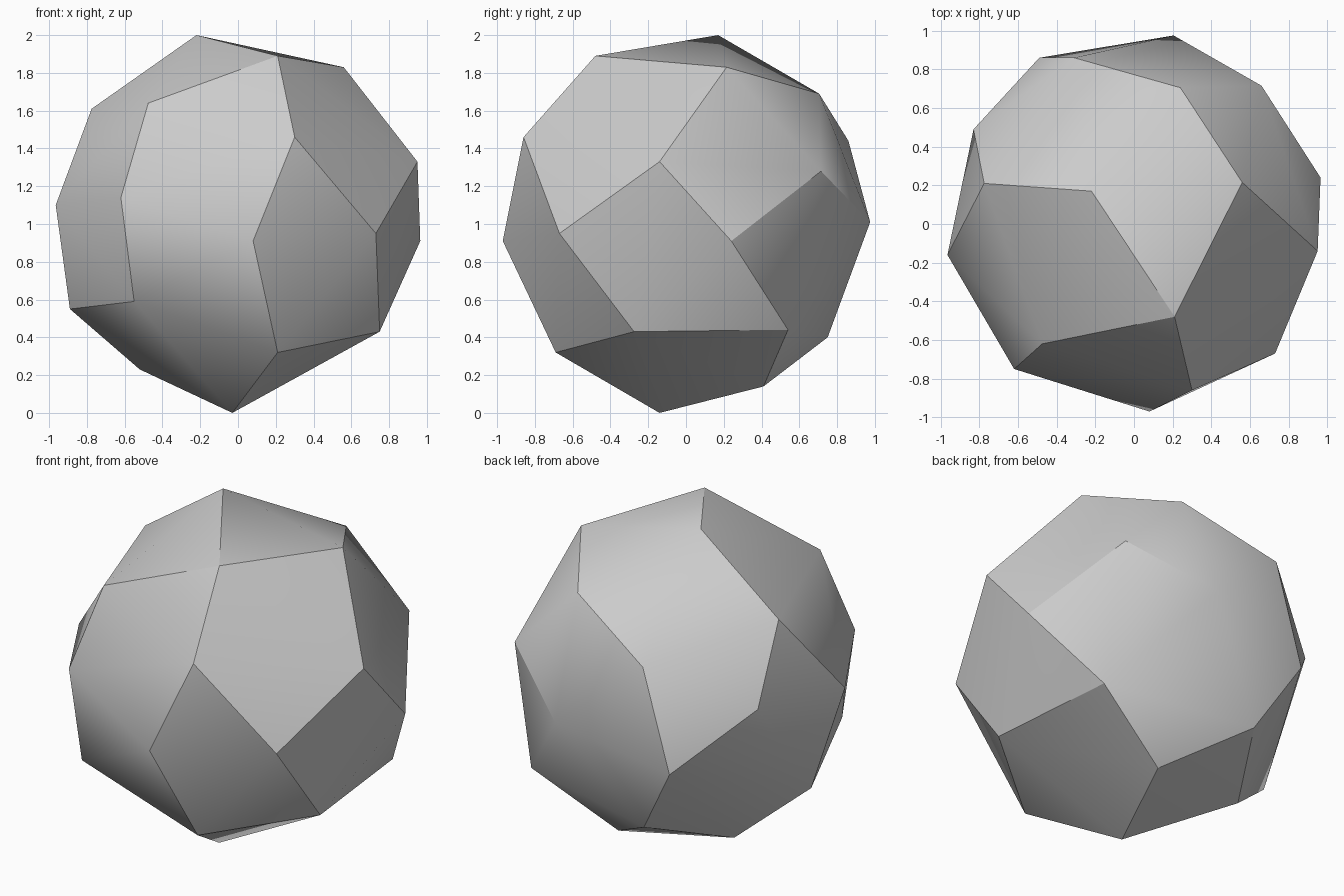
import bpy
import bmesh
import math

# Remove the default cube only
default_cube = bpy.data.objects.get("Cube")
if default_cube:
    bpy.data.objects.remove(default_cube, do_unlink=True)


def make_material(name, colour):
    """One flat colour for viewport and render."""
    material = bpy.data.materials.new(name)
    material.use_nodes = True
    material.diffuse_color = colour
    shader = next(n for n in material.node_tree.nodes if n.type == "BSDF_PRINCIPLED")
    shader.inputs["Base Color"].default_value = colour
    shader.inputs["Roughness"].default_value = 0.8
    return material


def hull_object(name, corners, material, smooth_angle):
    """Wrap a set of corner points in a convex faceted skin."""
    bm = bmesh.new()
    for corner in corners:
        bm.verts.new(corner)
    bmesh.ops.convex_hull(bm, input=bm.verts[:])
    bmesh.ops.recalc_face_normals(bm, faces=bm.faces[:])
    mesh = bpy.data.meshes.new(name)
    bm.to_mesh(mesh)
    bm.free()
    mesh.materials.append(material)
    obj = bpy.data.objects.new(name, mesh)
    bpy.context.collection.objects.link(obj)
    bpy.ops.object.select_all(action="DESELECT")
    obj.select_set(True)
    bpy.context.view_layer.objects.active = obj
    bpy.ops.object.shade_smooth_by_angle(angle=math.radians(smooth_angle))
    return obj


# Corners of the boulder, in bands from the crown down to the foot
crown = [(-.22, .17, 2), (.56, .215, 1.83), (.21, -.48, 1.89)]
shoulder = [(-.775, .21, 1.61), (-.475, -.62, 1.64), (.24, .705, 1.69),
            (.3, -.86, 1.46), (-.31, .86, 1.44)]
upper_waist = [(.66, .715, 1.28), (.95, -.14, 1.33), (-.62, -.75, 1.14),
               (-.965, -.16, 1.1), (-.83, .49, 1.18)]
lower_waist = [(.965, .24, .91), (.73, -.67, .95), (.08, -.97, .91),
               (.205, .975, 1.01), (-.49, .86, .83)]
skirt = [(.75, -.275, .43), (-.55, -.725, .59), (-.89, .06, .55),
         (.67, .54, .44), (-.24, .75, .4)]
foot = [(.21, -.69, .32), (-.52, .277, .23), (.17, .41, .14), (-.03, -.14, 0)]

stone_grey = make_material("stone_grey", (.6, .6, .6, 1))
hull_object("faceted_boulder",
            crown + shoulder + upper_waist + lower_waist + skirt + foot,
            stone_grey, smooth_angle=30)
